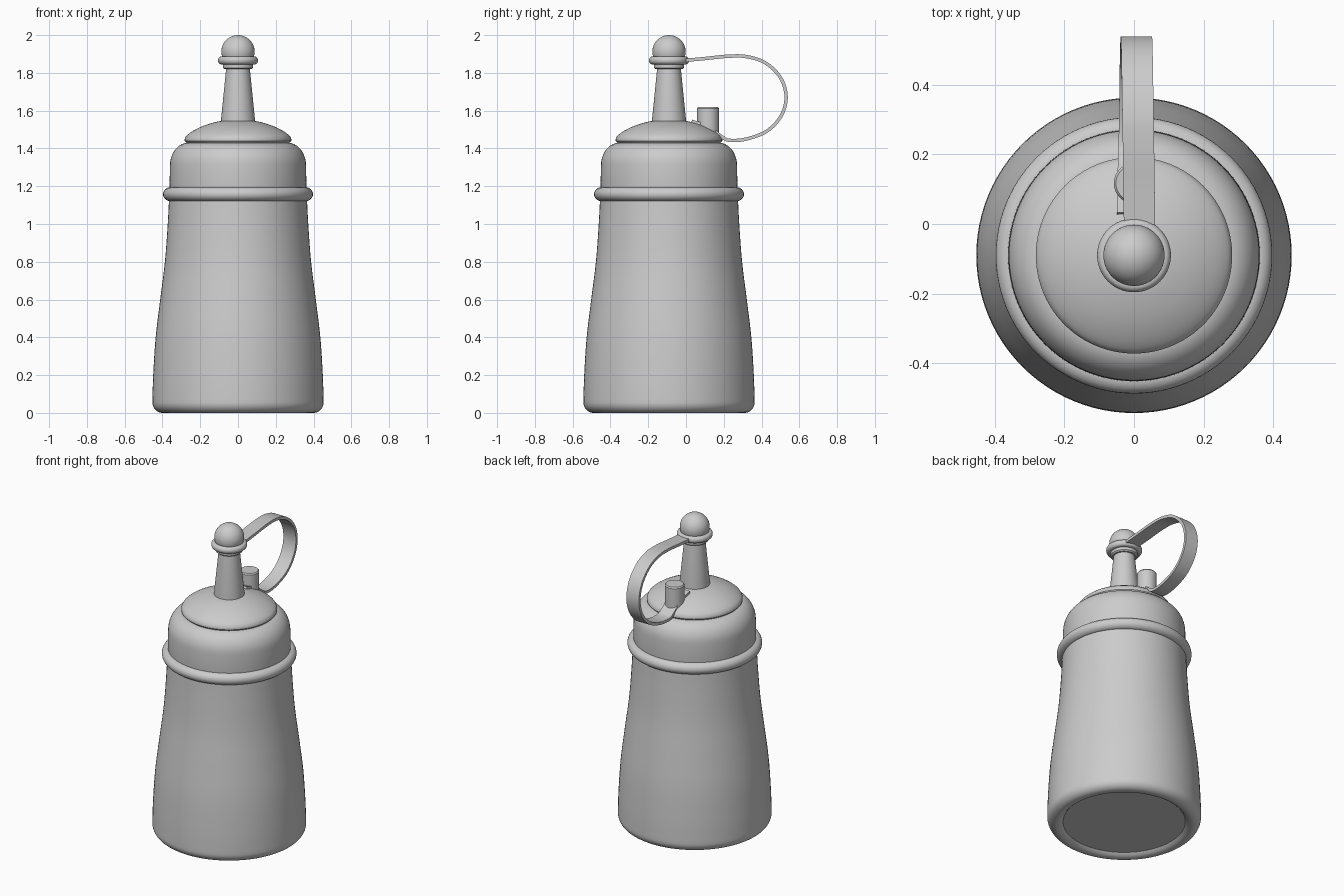
import bpy, bmesh, math
from mathutils import Vector
from mathutils.geometry import interpolate_bezier

if "Cube" in bpy.data.objects:
    bpy.data.objects.remove(bpy.data.objects["Cube"])

AXIS_Y = -0.09  # the bottle axis sits forward of the origin

grey = bpy.data.materials.new("plain grey")
grey.diffuse_color = (0.6, 0.6, 0.6, 1)
grey.use_nodes = True
grey.node_tree.nodes["Principled BSDF"].inputs["Base Color"].default_value = grey.diffuse_color


def finish(name, bm, angle=35):
    bmesh.ops.remove_doubles(bm, verts=bm.verts, dist=1e-5)
    bmesh.ops.recalc_face_normals(bm, faces=bm.faces)
    me = bpy.data.meshes.new(name)
    bm.to_mesh(me)
    bm.free()
    me.materials.append(grey)
    ob = bpy.data.objects.new(name, me)
    bpy.context.collection.objects.link(ob)
    bpy.ops.object.select_all(action='DESELECT')
    ob.select_set(True)
    bpy.context.view_layer.objects.active = ob
    bpy.ops.object.shade_smooth_by_angle(angle=math.radians(angle))
    return ob


def lathe(name, profile, y=AXIS_Y, seg=96):
    """Spin a list of (radius, z) points around a vertical axis."""
    bm = bmesh.new()
    vs = [bm.verts.new((r, y, z)) for r, z in profile]
    es = [bm.edges.new(p) for p in zip(vs, vs[1:])]
    bmesh.ops.spin(bm, geom=vs + es, cent=(0, y, 0), axis=(0, 0, 1),
                   angle=2 * math.pi, steps=seg)
    return finish(name, bm)


def arc(cr, cz, rr, rz, a0, a1, n=10):
    """Elliptical arc of profile points, angles in degrees."""
    pts = []
    for i in range(n + 1):
        a = math.radians(a0 + (a1 - a0) * i / n)
        pts.append((max(0, cr + rr * math.cos(a)), cz + rz * math.sin(a)))
    return pts


def smooth_path(points, n=8):
    """Smooth curve through 2D points (Catmull-Rom as Bezier pieces)."""
    p = [Vector(q).to_3d() for q in points]
    out = []
    for i in range(len(p) - 1):
        a, b = p[i], p[i + 1]
        ta = (b - p[max(i - 1, 0)]) / 6
        tb = (p[min(i + 2, len(p) - 1)] - a) / 6
        out += interpolate_bezier(a, a + ta, b - tb, b, n + 1)[:-1]
    return out + [p[-1]]


# Bottle body with recessed underside and gently tapering wall
wall = smooth_path([(0.453, 0.07), (0.449, 0.2), (0.436, 0.4), (0.412, 0.6),
                    (0.387, 0.8), (0.372, 1.0), (0.364, 1.16)], 5)
lathe("bottle_body", [(0, 0.02), (0.36, 0.02), (0.375, 0.005)]
      + arc(0.40, 0.055, 0.053, 0.055, -90, 0) + [(v.x, v.y) for v in wall])

# Screw collar with a rounded shoulder
lathe("collar", [(0.355, 1.14), (0.362, 1.2), (0.361, 1.28)]
      + arc(0.265, 1.31, 0.095, 0.12, 0, 90) + [(0, 1.43)])

# Raised bead around the collar
lathe("collar_ring", arc(0.357, 1.158, 0.04, 0.037, -180, 180, 24))

# Low domed cap
dome = smooth_path([(0.282, 1.45), (0.272, 1.468), (0.24, 1.492),
                    (0.19, 1.517), (0.13, 1.537), (0.08, 1.546), (0, 1.55)], 4)
lathe("cap_dome", [(0.265, 1.42), (0.274, 1.432), (0.282, 1.44)]
      + [(v.x, v.y) for v in dome])

# Tapered nozzle
lathe("nozzle", [(0.09, 1.53), (0.09, 1.55), (0.062, 1.83), (0, 1.83)], seg=64)

# Stopper: lower lip, flange and ball
lathe("stopper_lip", [(0, 1.82), (0.072, 1.82), (0.08, 1.827), (0.08, 1.85),
                      (0, 1.85)], seg=64)
lathe("stopper_flange", [(0, 1.845)] + arc(0.088, 1.866, 0.018, 0.021, -90, 90)
      + [(0, 1.887)], seg=64)
lathe("stopper_ball", arc(0, 1.912, 0.088, 0.088, -30, 90, 20), seg=64)

# Vent post behind the nozzle
lathe("vent_post", [(0.058, 1.45), (0.058, 1.612), (0.052, 1.62), (0, 1.62)],
      y=0.117, seg=48)

# Strap: flat band looping from the stopper back down onto the cap
path = smooth_path([(0.0, 1.867), (0.10, 1.876), (0.22, 1.888), (0.32, 1.886),
                    (0.42, 1.853), (0.50, 1.775), (0.53, 1.675), (0.505, 1.575),
                    (0.43, 1.493), (0.32, 1.45), (0.23, 1.443), (0.185, 1.465),
                    (0.12, 1.512), (0.03, 1.544)])
bm = bmesh.new()
rows = []
for i, p in enumerate(path):
    t = (path[min(i + 1, len(path) - 1)] - path[max(i - 1, 0)]).normalized()
    nrm = Vector((-t.y, t.x, 0)) * 0.009
    cx = 0.016 - 0.02 * i / (len(path) - 1)  # slight sideways skew
    rows.append([bm.verts.new((cx + sx * 0.045, p.x + s * nrm.x, p.y + s * nrm.y))
                 for sx, s in ((-1, -1), (1, -1), (1, 1), (-1, 1))])
for a, b in zip(rows, rows[1:]):
    for k in range(4):
        bm.faces.new((a[k], a[(k + 1) % 4], b[(k + 1) % 4], b[k]))
bm.faces.new(rows[0])
bm.faces.new(rows[-1])
finish("strap", bm)
